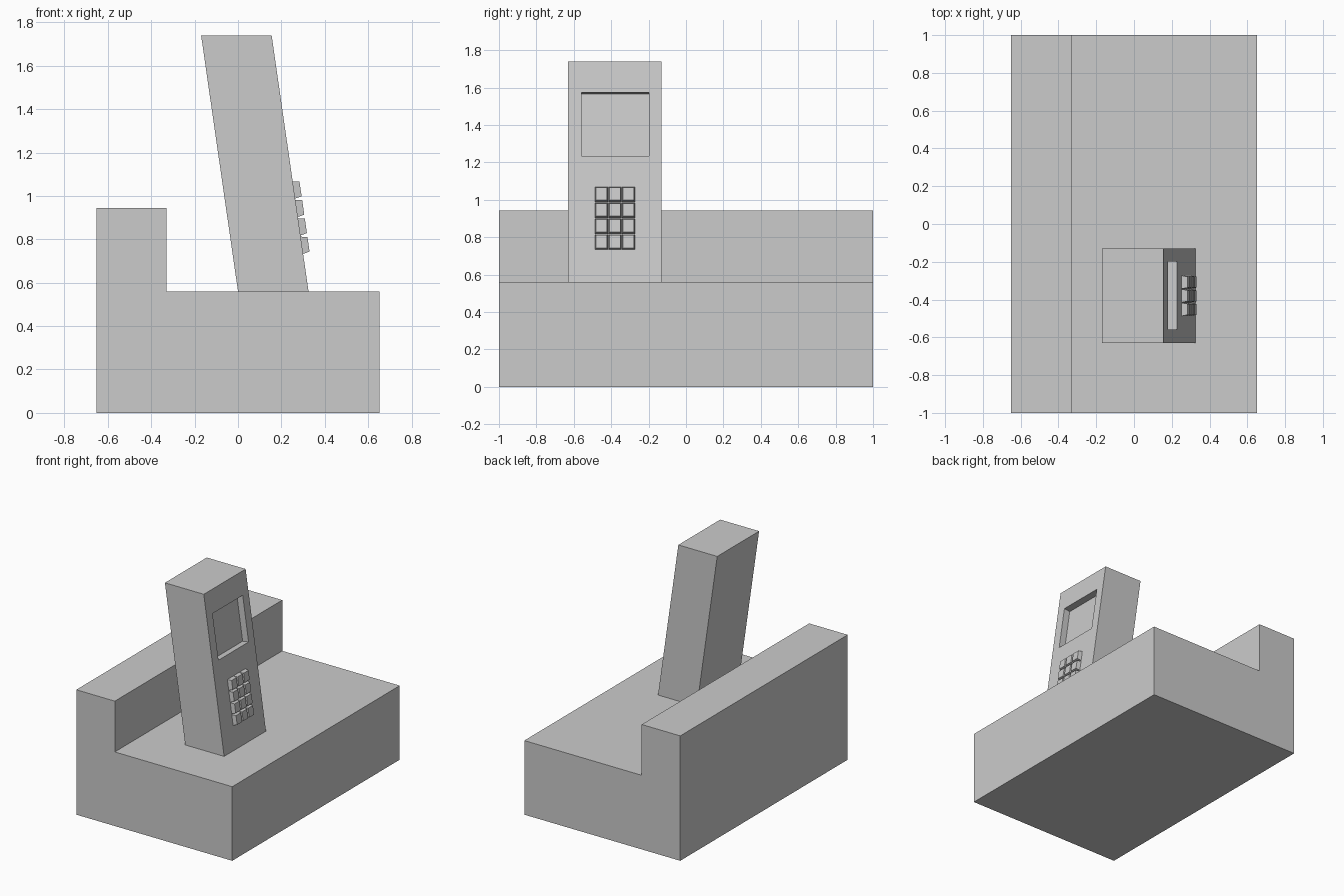
import bpy, bmesh, math
from mathutils import Matrix, Vector

if "Cube" in bpy.data.objects:
    bpy.data.objects.remove(bpy.data.objects["Cube"])

SEAT, TOP = 0.56, 1.74
LEAN = math.atan2(0.17, TOP - SEAT)          # backward tilt of the handset


def finish(name, bm):
    bmesh.ops.recalc_face_normals(bm, faces=bm.faces)
    me = bpy.data.meshes.new(name)
    bm.to_mesh(me)
    bm.free()
    ob = bpy.data.objects.new(name, me)
    bpy.context.collection.objects.link(ob)
    return ob


def extrude_profile(name, pts, y0, y1):
    bm = bmesh.new()
    face = bm.faces.new([bm.verts.new((x, y0, z)) for x, z in pts])
    out = bmesh.ops.extrude_face_region(bm, geom=[face])
    verts = [v for v in out["geom"] if isinstance(v, bmesh.types.BMVert)]
    bmesh.ops.translate(bm, vec=(0, y1 - y0, 0), verts=verts)
    return finish(name, bm)


def front_block(bm, y, z, w, h, d0, d1, taper=0.0):
    """Block standing on the tilted front face, from depth d0 to d1 along its normal."""
    origin = Vector((0.325 - (z - SEAT) * math.tan(LEAN), y, z))
    frame = Matrix.Translation(origin) @ Matrix.Rotation(-LEAN, 4, 'Y')
    verts = bmesh.ops.create_cube(bm, size=1)["verts"]
    for v in verts:
        outer = v.co.x > 0
        s = taper if outer else 0
        v.co = frame @ Vector((d1 if outer else d0,
                               math.copysign(w / 2 - s, v.co.y),
                               math.copysign(h / 2 - s, v.co.z)))


# Base with raised back ledge
extrude_profile("base", [(-0.652, 0), (0.652, 0), (0.652, SEAT), (-0.33, SEAT),
                         (-0.33, 0.944), (-0.652, 0.944)], -1, 1)

# Leaning handset
handset = extrude_profile("handset", [(0, SEAT), (0.325, SEAT), (0.155, TOP), (-0.17, TOP)],
                          -0.63, -0.13)

# Screen recess
bm = bmesh.new()
front_block(bm, -0.379, 1.404, 0.36, 0.343, -0.05, 0.05)
cutter = finish("screen_cutter", bm)
cutter.hide_render = True
cutter.hide_set(True)
mod = handset.modifiers.new("screen_recess", 'BOOLEAN')
mod.operation = 'DIFFERENCE'
mod.solver = 'EXACT'
mod.object = cutter

# Keypad of tapered keys
bm = bmesh.new()
for row in range(4):
    for col in range(3):
        front_block(bm, -0.38 + (col - 1) * 0.072, 0.9 + (row - 1.5) * 0.085,
                    0.07, 0.08, 0.0, 0.031, 0.006)
finish("keypad", bm)
